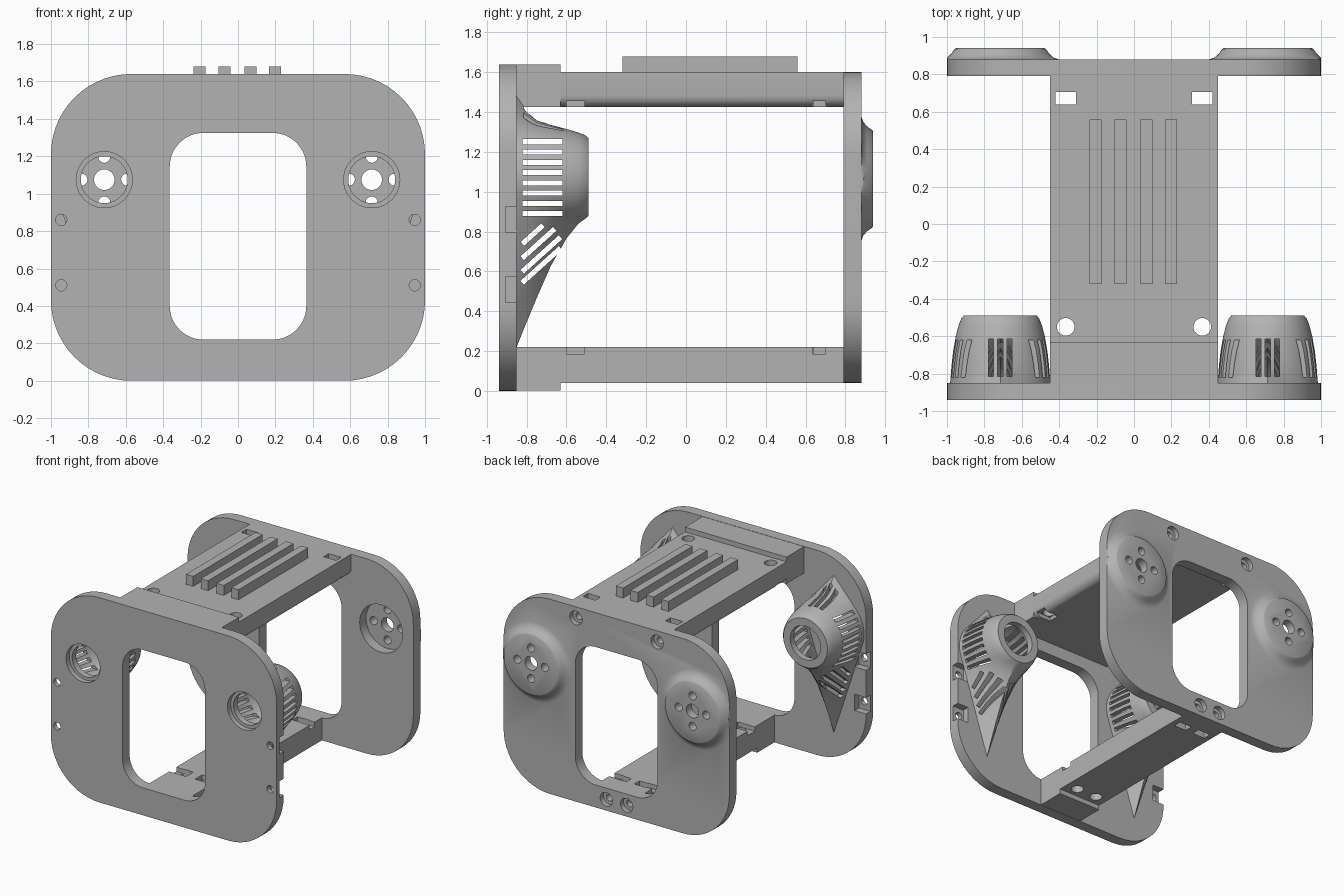
import bpy, bmesh, math
from mathutils import Matrix

if "Cube" in bpy.data.objects:
    bpy.data.objects.remove(bpy.data.objects["Cube"])

grey = bpy.data.materials.new("grey plastic")
grey.diffuse_color = (0.45, 0.45, 0.45, 1)
grey.use_nodes = True
grey.node_tree.nodes["Principled BSDF"].inputs["Base Color"].default_value = grey.diffuse_color
CX, CZ = 0.715, 1.075          # motor axis


def make(name, bm):
    bmesh.ops.recalc_face_normals(bm, faces=bm.faces)
    me = bpy.data.meshes.new(name)
    bm.to_mesh(me)
    bm.free()
    me.materials.append(grey)
    ob = bpy.data.objects.new(name, me)
    bpy.context.collection.objects.link(ob)
    return ob


def add_box(bm, x, y, z, tilt=0):
    c = [(a + b) / 2 for a, b in (x, y, z)]
    s = [b - a for a, b in (x, y, z)]
    m = Matrix.Translation(c) @ Matrix.Rotation(tilt, 4, 'X') @ Matrix.Diagonal((*s, 1))
    bmesh.ops.create_cube(bm, size=1, matrix=m)


def add_cyl(bm, x, z, r, y0, y1, n=32):
    m = Matrix.Translation((x, (y0 + y1) / 2, z)) @ Matrix.Rotation(math.pi / 2, 4, 'X')
    bmesh.ops.create_cone(bm, cap_ends=True, segments=n, radius1=r, radius2=r,
                          depth=y1 - y0, matrix=m)


def add_vcyl(bm, x, y, r, z0, z1):
    bmesh.ops.create_cone(bm, cap_ends=True, segments=32, radius1=r, radius2=r, depth=z1 - z0,
                          matrix=Matrix.Translation((x, y, (z0 + z1) / 2)))


def loft(bm, rings):
    rows = [[bm.verts.new(p) for p in ring] for ring in rings]
    n = len(rows[0])
    for a, b in zip(rows, rows[1:]):
        for i in range(n):
            bm.faces.new((a[i], a[(i + 1) % n], b[(i + 1) % n], b[i]))
    bm.faces.new(rows[0])
    bm.faces.new(rows[-1])


def rounded(bm, x, z0, z1, r, y0, y1, n=14):
    """Rounded rectangle slab lying in the xz plane."""
    pts = []
    for k, (cx, cz) in enumerate([(x - r, z1 - r), (r - x, z1 - r), (r - x, z0 + r), (x - r, z0 + r)]):
        for i in range(n + 1):
            a = math.pi / 2 * (k + i / n)
            pts.append((cx + r * math.cos(a), cz + r * math.sin(a)))
    loft(bm, [[(px, y, pz) for px, pz in pts] for y in (y0, y1)])


def boolean(ob, fill, op='DIFFERENCE'):
    bm = bmesh.new()
    fill(bm)
    cutter = make("cutter", bm)
    cutter.hide_render = True
    mod = ob.modifiers.new("cut", 'BOOLEAN')
    mod.object, mod.operation, mod.solver = cutter, op, 'EXACT'
    apply(ob, mod)
    bpy.data.objects.remove(cutter)


def apply(ob, mod):
    bpy.context.view_layer.objects.active = ob
    bpy.ops.object.modifier_apply(modifier=mod.name)


def build(name, fill, *cuts):
    bm = bmesh.new()
    fill(bm)
    ob = make(name, bm)
    for c in cuts:
        boolean(ob, c)
    return ob


def both(fn):
    """Run fn for the left and right side."""
    def run(bm):
        for s in (-1, 1):
            fn(bm, s)
    return run


def span(s, a, b):
    return tuple(sorted((s * a, s * b)))


# Front plate with window, stepped motor holes, edge screw holes and nut pockets
def edge_holes(bm, s):
    for z in (0.51, 0.86):
        add_cyl(bm, s * 0.945, z, 0.03, -1, -0.88, 20)


def edge_pockets(bm, s):
    for z in (0.51, 0.86):
        add_box(bm, span(s, 0.9, 1.05), (-0.905, -0.8), (z - 0.065, z + 0.065))


build("front_plate",
      lambda bm: rounded(bm, 1, 0, 1.64, 0.43, -0.94, -0.85),
      lambda bm: rounded(bm, 0.365, 0.22, 1.325, 0.18, -1.1, -0.7),
      both(lambda bm, s: add_cyl(bm, s * CX, CZ, 0.15, -1, -0.9, 40)),
      both(lambda bm, s: add_cyl(bm, s * CX, CZ, 0.125, -1, -0.8, 40)),
      both(edge_holes), both(edge_pockets))


# Back plate with flared bosses, sockets and screw holes
def flare(bm, s):
    prof = [(0.315, 0.86), (0.315, 0.88), (0.285, 0.89), (0.262, 0.91), (0.245, 0.935), (0.235, 0.94)]
    loft(bm, [[(max(-1, min(1, s * CX + r * math.cos(i * math.pi / 24))), y,
                CZ - 0.01 + r * math.sin(i * math.pi / 24)) for i in range(48)] for r, y in prof])


def bolt_holes(bm, s):
    add_cyl(bm, s * CX, CZ, 0.055, 0.7, 1, 24)
    for k in range(4):
        a = k * math.pi / 2
        add_cyl(bm, s * CX + 0.122 * math.cos(a), CZ + 0.122 * math.sin(a), 0.032, 0.7, 1, 20)


def plate_screws(r, y0):
    def run(bm, s):
        add_cyl(bm, s * 0.36, 1.51, r, y0, 1, 24)
        add_cyl(bm, s * 0.09, 0.13, r, y0, 1, 24)
    return both(run)


back = build("back_plate",
             lambda bm: rounded(bm, 1, 0.04, 1.6, 0.41, 0.79, 0.88),
             lambda bm: rounded(bm, 0.365, 0.22, 1.325, 0.18, 0.6, 1.1))
boolean(back, both(flare), 'UNION')
for c in (both(lambda bm, s: add_cyl(bm, s * CX, CZ, 0.19, 0.7, 0.87, 40)),
          both(bolt_holes), plate_screws(0.055, 0.84), plate_screws(0.028, 0.7)):
    boolean(back, c)


# Beams joining the plates: screw holes, nut slots and clip windows near their edges
def beam_holes(px, z0, z1):
    def run(bm, s):
        add_vcyl(bm, s * px, -0.55, 0.047, z0, z1)
        add_box(bm, span(s, px - 0.055, px + 0.055), (0.64, 0.705), (z0, z1))
    return both(run)


def nut_slots(px, xe, z0, z1):
    def run(bm, s):
        add_box(bm, span(s, px - 0.05, xe + 0.05), (-0.6, -0.51), (z0, z1))
        add_box(bm, span(s, px + 0.02, xe + 0.05), (0.635, 0.7), (z0, z1))
    return both(run)


def top_profile(bm):
    pts = [(-0.45, 1.6), (0.45, 1.6)]
    arc = [(0.39 + 0.06 * math.cos(a), 1.485 - 0.06 * math.sin(a))
           for a in [i * math.pi / 12 for i in range(7)]]
    pts += arc + [(-x, z) for x, z in reversed(arc)]
    loft(bm, [[(x, y, z) for x, z in pts] for y in (-0.63, 0.79)])


build("top_beam", top_profile, beam_holes(0.365, 1.3, 1.7), nut_slots(0.365, 0.45, 1.4, 1.455))
build("bottom_beam", lambda bm: add_box(bm, (-0.19, 0.19), (-0.63, 0.79), (0.04, 0.22)),
      beam_holes(0.09, -0.1, 0.3), nut_slots(0.09, 0.19, 0.185, 0.3))
build("top_mount", lambda bm: add_box(bm, (-0.45, 0.45), (-0.85, -0.63), (1.425, 1.638)))
build("bottom_mount", lambda bm: add_box(bm, (-0.19, 0.19), (-0.85, -0.63), (0.002, 0.22)))

# Raised ribs on the top beam
for i, x in enumerate((-0.205, -0.073, 0.067, 0.197)):
    build(f"top_rib_{i + 1}", lambda bm: add_box(bm, (x - 0.032, x + 0.032), (-0.32, 0.56), (1.6, 1.68)))


# Vented motor housing: teardrop sections shrinking to a round nose
def section(y, r, up, down, n=64):
    ring = []
    for i in range(n):
        a = 2 * math.pi * i / n
        rad = r
        for d, axis in ((up, math.pi / 2), (down, -math.pi / 2)):
            off = abs((a - axis + math.pi) % (2 * math.pi) - math.pi)
            lim = math.acos(min(1, r / d))
            if off < lim:
                rad = max(rad, r / math.cos(lim - off))
        ring.append((CX + rad * math.cos(a), y, CZ + rad * math.sin(a)))
    return ring


STEPS = [(-0.85, 0.268, 0.405, 0.855), (-0.8, 0.264, 0.335, 0.73), (-0.75, 0.26, 0.29, 0.61),
         (-0.68, 0.252, 0.265, 0.45), (-0.6, 0.238, 0.24, 0.31), (-0.54, 0.222, 0.222, 0.235),
         (-0.505, 0.208, 0.208, 0.21), (-0.49, 0.195, 0.195, 0.195)]


def cavity(bm):
    loft(bm, [section(y, r - 0.035, u - 0.045, d - 0.07) for y, r, u, d in
              [(-0.9, *STEPS[0][1:])] + STEPS[1:-2]])


def side_slots(bm):
    for i in range(8):
        z = 0.89 + i * 0.0515
        add_box(bm, (0.3, 1.1), (-0.82, -0.62), (z - 0.013, z + 0.013))


def top_slots(bm):
    for x in (0.665, 0.715, 0.765):
        add_box(bm, (x - 0.014, x + 0.014), (-0.815, -0.615), (1.27, 1.6))


def low_slots(bm):
    for z, half in ((0.63, 0.13), (0.685, 0.13), (0.74, 0.11), (0.785, 0.07)):
        yc = -0.85 + half * 0.72 + 0.03
        add_box(bm, (0.3, 1.1), (yc - half, yc + half), (z - 0.013, z + 0.013), math.radians(42))


housing = build("motor_housings",
                lambda bm: loft(bm, [section(*s) for s in STEPS]), cavity,
                lambda bm: add_cyl(bm, CX, CZ, 0.135, -0.7, -0.4, 40),
                side_slots, top_slots, low_slots)
apply(housing, housing.modifiers.new("mirror", 'MIRROR'))

# Smooth round surfaces, crisp edges
for ob in bpy.context.scene.objects:
    ob.select_set(True)
bpy.context.view_layer.objects.active = housing
bpy.ops.object.shade_smooth_by_angle(angle=math.radians(30))
